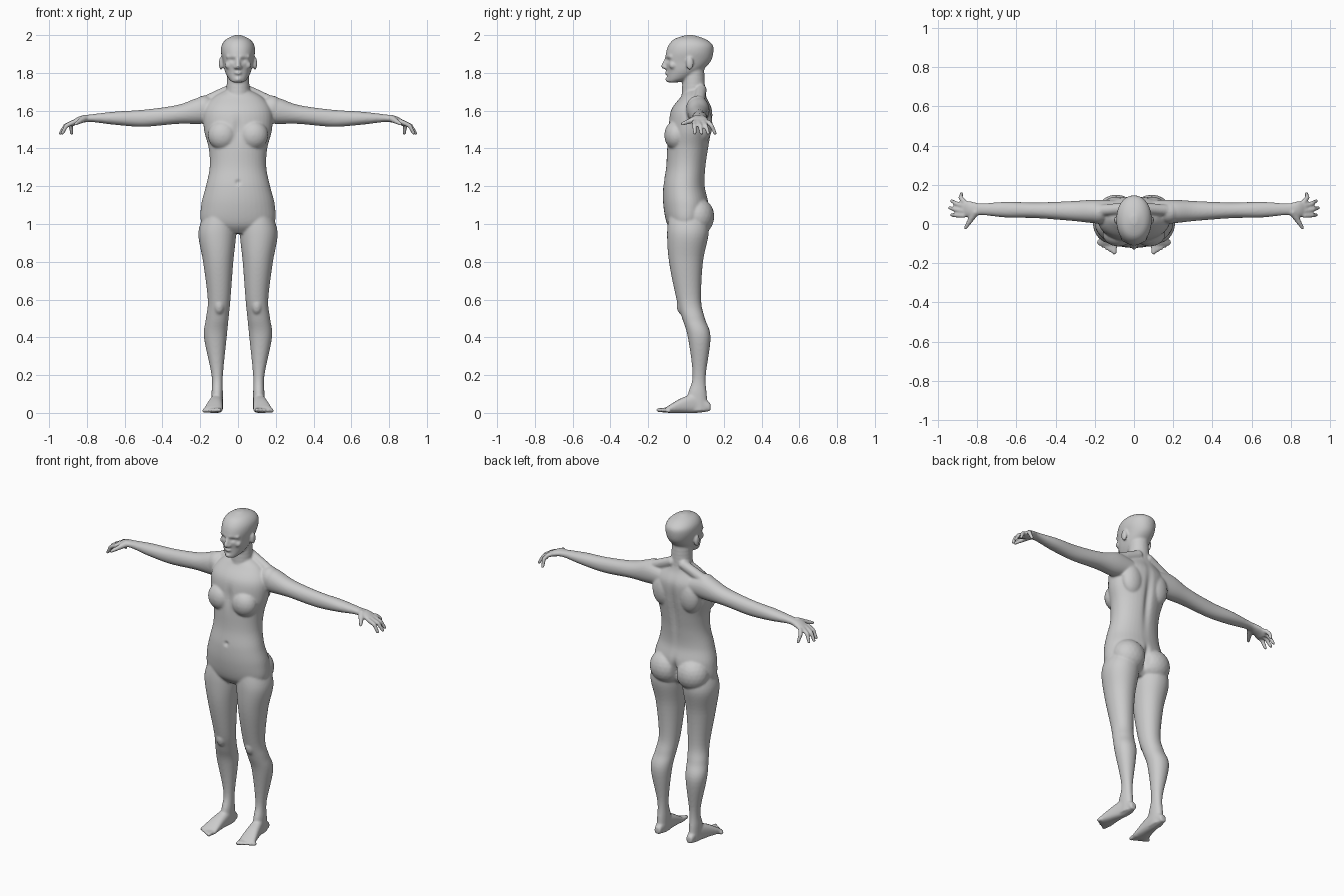
import bpy
import bmesh
from math import cos, sin, tau, exp, copysign
from mathutils import Vector, Matrix

default_cube = bpy.data.objects.get("Cube")
if default_cube:
    bpy.data.objects.remove(default_cube, do_unlink=True)

bm = bmesh.new()


def catmull(before, start, end, after, t):
    """Smooth blend from the start row to the end row."""
    blended = []
    for a, b, c, d in zip(before, start, end, after):
        slope_in, slope_out = (c - a) / 2, (d - b) / 2
        bend = 3 * (c - b) - 2 * slope_in - slope_out
        twist = 2 * (b - c) + slope_in + slope_out
        blended.append(b + t * (slope_in + t * (bend + t * twist)))
    return blended


def rounded(angle_part, squareness):
    """Cosine or sine term of a superellipse."""
    return copysign(abs(angle_part) ** (2 / squareness), angle_part)


def loft(axis, rows, squareness=2.1, sides=40, steps=6):
    """Closed skin over rows of (position, centre u, centre v, radius u, radius v)."""
    dense = []
    for i, (start, end) in enumerate(zip(rows, rows[1:])):
        before = rows[max(i - 1, 0)]
        after = rows[min(i + 2, len(rows) - 1)]
        dense += [catmull(before, start, end, after, k / steps) for k in range(steps)]
    dense.append(rows[-1])

    rings = []
    for position, centre_u, centre_v, radius_u, radius_v in dense:
        ring = []
        for side in range(sides):
            angle = tau * side / sides
            u = centre_u + radius_u * rounded(cos(angle), squareness)
            v = centre_v + radius_v * rounded(sin(angle), squareness)
            place = {"x": (position, u, v), "y": (u, position, v), "z": (u, v, position)}
            ring.append(bm.verts.new(place[axis]))
        rings.append(ring)

    faces = [bm.faces.new(rings[0]), bm.faces.new(rings[-1])]
    for lower, upper in zip(rings, rings[1:]):
        for side in range(sides):
            following = (side + 1) % sides
            faces.append(bm.faces.new((lower[side], lower[following],
                                       upper[following], upper[side])))
    bmesh.ops.recalc_face_normals(bm, faces=faces)


def central_loft(rows):
    """Symmetric upright loft from rows of (height, half width, middle, half depth)."""
    loft("z", [(height, 0, middle, width, depth) for height, width, middle, depth in rows])


def lump(centre, radii):
    """Ellipsoid for a muscle or a feature."""
    matrix = Matrix.Translation(centre) @ Matrix.Diagonal((*radii, 1))
    bmesh.ops.create_icosphere(bm, subdivisions=3, radius=1, matrix=matrix)


def rod(start, end, thick, thin, count=10):
    """Rounded tapering rod made of overlapping balls."""
    for k in range(count):
        t = k / (count - 1)
        radius = thick + (thin - thick) * t
        lump(Vector(start).lerp(Vector(end), t), (radius, radius, radius))


# Left arm, from inside the chest to the palm
arm_rows = [(.1, .06, 1.6, .06), (.2, .06, 1.6, .07), (.32, .05, 1.58, .05),
            (.5, .04, 1.56, .045), (.65, .04, 1.56, .035), (.78, .03, 1.56, .02),
            (.84, .04, 1.55, .02), (.88, .04, 1.53, .015)]
loft("x", [(reach, .06 + reach / 50, height, depth, thickness)
           for reach, depth, height, thickness in arm_rows])

# Left fingers, fanned out and bent downwards, and the thumb
for finger, tip_reach in enumerate((.93, .94, .93, .88)):
    fan = finger - 1.5
    knuckle = Vector((.87, .08 + fan / 40, 1.54))
    tip = Vector((tip_reach, .1 + fan / 28, 1.48))
    joint = (knuckle + tip) / 2 + Vector((.01, 0, .01))
    rod(knuckle, joint, thick=.013, thin=.012)
    rod(joint, tip, thick=.012, thin=.01)
rod((.81, .06, 1.56), (.86, -.02, 1.53), thick=.02, thin=.01)

# Left shoulder cap, neck muscle, bust and shoulder blade
lump(centre=(.18, .06, 1.61), radii=(.06, .06, .07))
rod((.04, .08, 1.71), (.17, .07, 1.65), thick=.03, thin=.03)
lump(centre=(.08, -.05, 1.47), radii=(.08, .065, .08))
lump(centre=(.09, .09, 1.53), radii=(.07, .05, .1))

# Left leg, from inside the hip to the heel
loft("z", [
    (1.05, .1, .01, .08, .1), (.95, .11, .01, .1, .11), (.8, .105, 0, .08, .09),
    (.6, .1, .015, .06, .065), (.5, .11, .04, .06, .06), (.4, .12, .07, .06, .06),
    (.2, .11, .07, .03, .035), (.1, .11, .06, .03, .05), (.01, .11, .06, .03, .06)])

# Left buttock and kneecap
lump(centre=(.09, .06, 1.04), radii=(.1, .09, .1))
lump(centre=(.1, -.02, .57), radii=(.03, .03, .05))

# Left foot and its five toes
loft("y", [
    (.13, .11, .03, .02, .02), (.06, .11, .05, .03, .05), (-.02, .12, .04, .04, .04),
    (-.09, .13, .02, .05, .02), (-.11, .13, .015, .05, .01)], squareness=2.5)
for toe in range(5):
    across = .1 + toe / 50
    size = .015 - toe / 1000
    rod((across, -.09, size), (across, toe / 90 - .145, size), thick=size, thin=size * .8)

# Left ear, brow, nostril and cheek
lump(centre=(.09, .02, 1.85), radii=(.012, .02, .035))
rod((.015, -.1, 1.886), (.055, -.08, 1.886), thick=.01, thin=.01)
lump(centre=(.012, -.11, 1.83), radii=(.01, .01, .01))
lump(centre=(.05, -.07, 1.84), radii=(.02, .02, .02))

# Mirror all of the left parts to the right
left = bm.verts[:] + bm.edges[:] + bm.faces[:]
right = bmesh.ops.duplicate(bm, geom=left)["geom"]
right_verts = [item for item in right if isinstance(item, bmesh.types.BMVert)]
right_faces = [item for item in right if isinstance(item, bmesh.types.BMFace)]
bmesh.ops.scale(bm, vec=(-1, 1, 1), verts=right_verts)
bmesh.ops.reverse_faces(bm, faces=right_faces)

# Trunk, from the crotch to the base of the neck
central_loft([
    (.95, .1, 0, .06), (1, .19, 0, .1), (1.1, .195, 0, .12), (1.2, .17, -.01, .11),
    (1.3, .15, 0, .105), (1.4, .155, .01, .11), (1.5, .18, .02, .115),
    (1.6, .18, .03, .11), (1.67, .13, .04, .07), (1.71, .06, .05, .05)])

# Neck
rod((0, .04, 1.66), (0, .04, 1.86), thick=.065, thin=.055)

# Head, from the chin to the crown
central_loft([
    (1.75, .03, -.07, .03), (1.77, .05, -.04, .06), (1.81, .07, -.01, .09),
    (1.86, .08, .01, .12), (1.91, .09, .02, .125), (1.95, .085, .025, .115),
    (1.98, .06, .02, .08), (2, .015, .02, .02)])

# Nose, lips and chin
rod((0, -.1, 1.88), (0, -.12, 1.835), thick=.01, thin=.013)
lump(centre=(0, -.1, 1.8), radii=(.02, .013, .01))
lump(centre=(0, -.09, 1.765), radii=(.02, .02, .016))

mesh = bpy.data.meshes.new("body")
bm.to_mesh(mesh)
bm.free()
body = bpy.data.objects.new("body", mesh)
bpy.context.scene.collection.objects.link(body)


def bake():
    """Replace the mesh by its modified version."""
    graph = bpy.context.evaluated_depsgraph_get()
    result = bpy.data.meshes.new_from_object(body.evaluated_get(graph))
    body.modifiers.clear()
    body.data = result


def press(centre, reach, push):
    """Soft hollow on both sides, pushed along the depth axis."""
    for vertex in body.data.vertices:
        place = (abs(vertex.co.x), vertex.co.y, vertex.co.z)
        distance = sum(((p - c) / r) ** 2 for p, c, r in zip(place, centre, reach))
        if distance < 9:
            vertex.co.y += push * exp(-distance)


# Fuse all parts into one skin
fuse = body.modifiers.new("fuse", "REMESH")
fuse.mode = "VOXEL"
fuse.voxel_size = .006
bake()

# Eye sockets, navel, breastbone, spine and seat cleft
press(centre=(.03, -.1, 1.867), reach=(.017, .03, .01), push=.014)
press(centre=(0, -.12, 1.22), reach=(.01, .03, .01), push=.014)
press(centre=(0, -.1, 1.5), reach=(.02, .05, .06), push=.01)
press(centre=(0, .13, 1.42), reach=(.02, .06, .16), push=-.015)
press(centre=(0, .12, 1.04), reach=(.013, .06, .06), push=-.03)

# Soften the seams between the muscles
soften = body.modifiers.new("soften", "SMOOTH")
soften.factor = .5
soften.iterations = 7
bake()

# Plain grey skin, smoothly shaded
grey = bpy.data.materials.new("plain grey")
grey.use_nodes = True
grey.diffuse_color = (.6, .6, .6, 1)
shader = grey.node_tree.nodes["Principled BSDF"]
shader.inputs["Base Color"].default_value = grey.diffuse_color
body.data.materials.clear()
body.data.materials.append(grey)
for face in body.data.polygons:
    face.use_smooth = True
    face.material_index = 0
